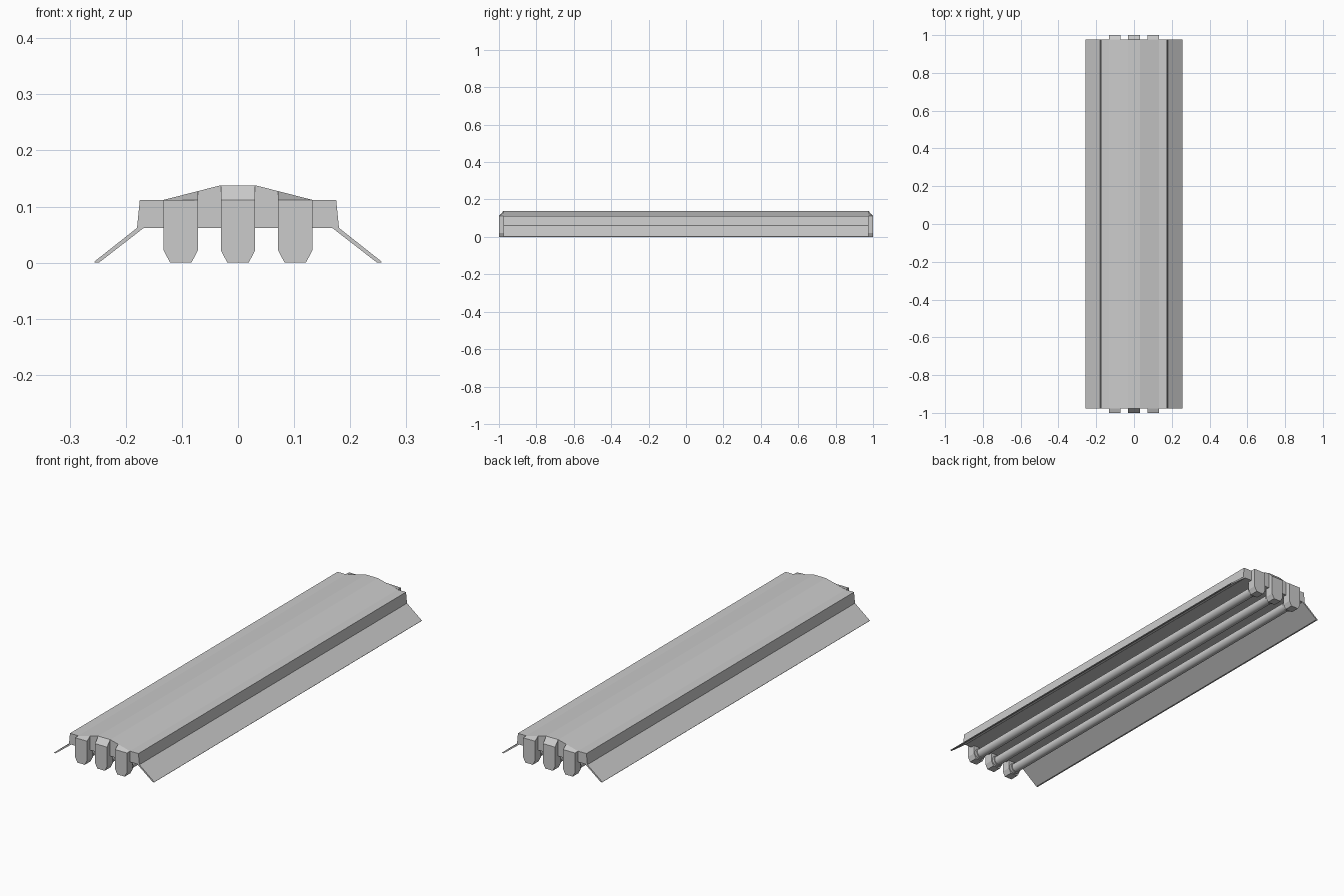
import bpy, bmesh, math

if "Cube" in bpy.data.objects:
    bpy.data.objects.remove(bpy.data.objects["Cube"])

END = 0.977          # y of the housing end
TUBE_X = (-0.102, 0.0, 0.102)


def finish(name, bm):
    bmesh.ops.recalc_face_normals(bm, faces=bm.faces)
    me = bpy.data.meshes.new(name)
    bm.to_mesh(me)
    bm.free()
    ob = bpy.data.objects.new(name, me)
    bpy.context.collection.objects.link(ob)
    return ob


def loft(bm, ring_a, ring_b):
    """Closed solid between two rings of 3D points."""
    a = [bm.verts.new(p) for p in ring_a]
    b = [bm.verts.new(p) for p in ring_b]
    n = len(a)
    bm.faces.new(a)
    bm.faces.new(b[::-1])
    for i in range(n):
        j = (i + 1) % n
        bm.faces.new((a[i], b[i], b[j], a[j]))


def prism(name, profile, y0, y1):
    bm = bmesh.new()
    loft(bm, [(x, y0, z) for x, z in profile], [(x, y1, z) for x, z in profile])
    return finish(name, bm)


def roof(x):
    """Height of the housing top at x."""
    return 0.138 - 0.026 * min(max((abs(x) - 0.031) / 0.101, 0), 1)


# Housing with raised ridge
half = [(0.031, 0.138), (0.132, 0.112), (0.175, 0.112), (0.180, 0.062)]
prism("housing", half + [(-x, z) for x, z in reversed(half)], -END, END)

# Sloping reflector wings
for s, side in ((1, "right"), (-1, "left")):
    wing = [(0.168, 0.062), (0.180, 0.062), (0.256, 0.002), (0.255, 0.0), (0.248, 0.0)]
    prism("reflector_" + side, [(s * x, z) for x, z in wing], -END, END)

# Lamp holders at both ends
outline = [(-0.0305, 0.112), (-0.0305, 0.022), (-0.019, 0.0),
           (0.019, 0.0), (0.0305, 0.022), (0.0305, 0.112)]
for e, end in ((-1, "front"), (1, "back")):
    for i, cx in enumerate(TUBE_X):
        bm = bmesh.new()
        outer = [(cx + x, e * 1.0, z) for x, z in outline]
        inner = [(cx + x, e * END, roof(cx + x) if z > 0.1 else z) for x, z in outline]
        loft(bm, outer, inner)
        finish(f"lamp_holder_{end}_{i + 1}", bm)
        low = [(cx + x, min(z, 0.064)) for x, z in outline]
        prism(f"holder_base_{end}_{i + 1}", low, e * 0.958, e * END)


def cylinder(name, x, y, r, length):
    bpy.ops.mesh.primitive_cylinder_add(vertices=24, radius=r, depth=length,
                                        location=(x, y, 0.029),
                                        rotation=(math.pi / 2, 0, 0))
    bpy.context.object.name = name
    bpy.ops.object.shade_smooth_by_angle(angle=math.radians(30))


# Fluorescent tubes and their end collars
for i, cx in enumerate(TUBE_X):
    cylinder(f"tube_{i + 1}", cx, 0, 0.021, 1.92)
    for e, end in ((-1, "front"), (1, "back")):
        cylinder(f"tube_collar_{end}_{i + 1}", cx, e * 0.955, 0.0255, 0.018)
